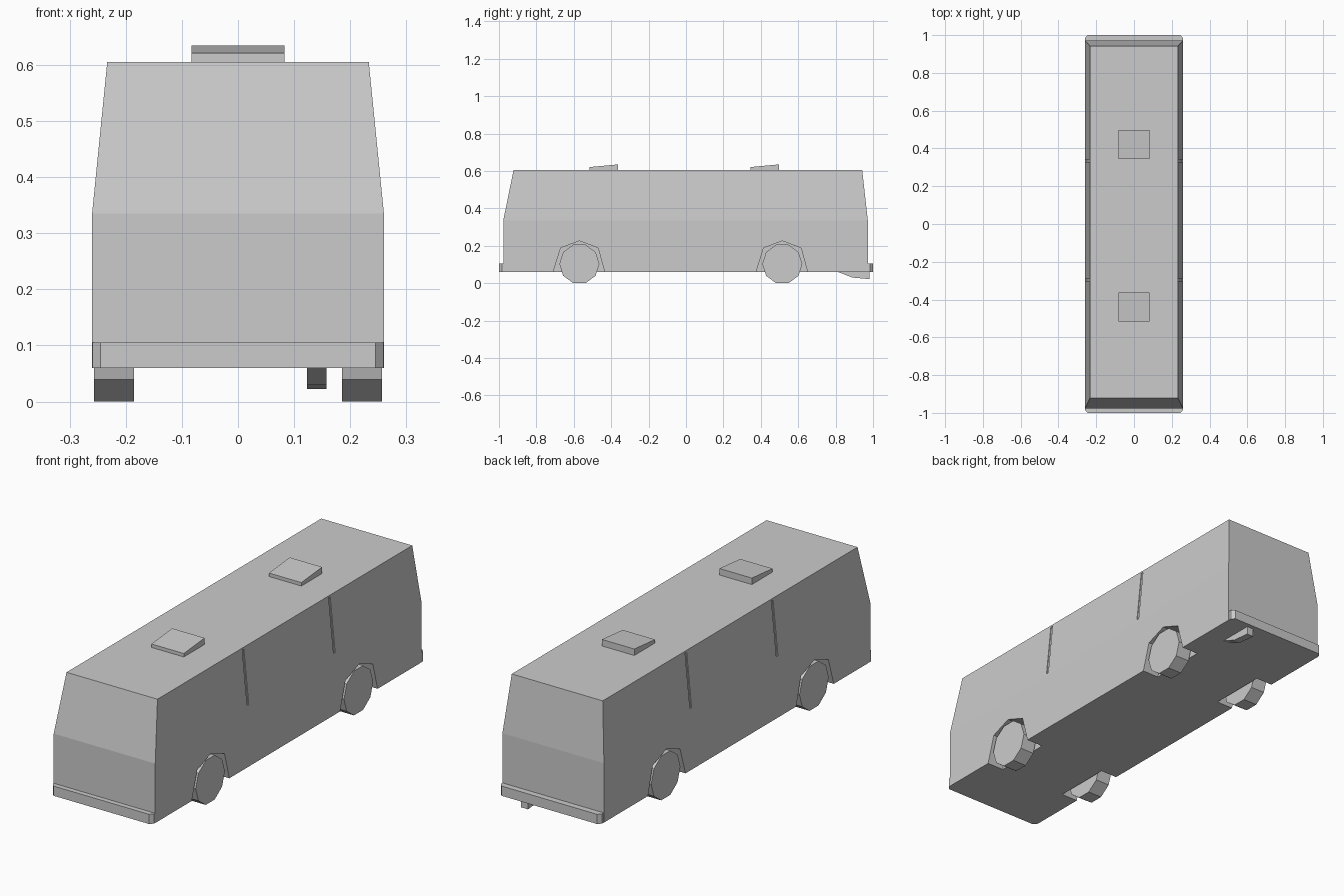
import bpy, bmesh, math
from mathutils import Vector

if "Cube" in bpy.data.objects:
    bpy.data.objects.remove(bpy.data.objects["Cube"])


def finish(name, bm):
    bmesh.ops.recalc_face_normals(bm, faces=bm.faces)
    me = bpy.data.meshes.new(name)
    bm.to_mesh(me)
    bm.free()
    ob = bpy.data.objects.new(name, me)
    bpy.context.collection.objects.link(ob)
    return ob


def prism(name, pts, axis, a, b):
    """Extrude a 2D profile along axis 0/1/2 from a to b."""
    bm = bmesh.new()

    def vert(p, d):
        c = list(p)
        c.insert(axis, d)
        return bm.verts.new(Vector(c))
    lo = [vert(p, a) for p in pts]
    hi = [vert(p, b) for p in pts]
    bm.faces.new(lo)
    bm.faces.new(hi)
    for i in range(len(pts)):
        j = (i + 1) % len(pts)
        bm.faces.new((lo[i], lo[j], hi[j], hi[i]))
    return finish(name, bm)


def cut(target, cutter):
    mod = target.modifiers.new("cut", 'BOOLEAN')
    mod.operation = 'DIFFERENCE'
    mod.solver = 'EXACT'
    mod.object = cutter
    bpy.context.view_layer.objects.active = target
    bpy.ops.object.modifier_apply(modifier=mod.name)
    bpy.data.objects.remove(cutter)


# Body shell: stacked rectangles (z, half width, front y, back y)
bm = bmesh.new()
rings = []
for z, w, f, b in ((.06, .26, -.977, .972), (.335, .26, -.977, .972), (.605, .233, -.922, .942)):
    rings.append([bm.verts.new(p) for p in ((-w, f, z), (w, f, z), (w, b, z), (-w, b, z))])
bm.faces.new(rings[0])
bm.faces.new(rings[-1])
for r, s in zip(rings, rings[1:]):
    for i in range(4):
        j = (i + 1) % 4
        bm.faces.new((r[i], r[j], s[j], s[i]))
body = finish("bus_body", bm)

# Wheel arches, wheels
arch = ((-.145, .03), (-.14, .06), (-.1, .188), (0, .226), (.1, .188), (.135, .06), (.14, .03))
for y, end in ((-.57, "front"), (.515, "rear")):
    for s, side in ((-1, "left"), (1, "right")):
        cut(body, prism("arch_cutter", [(y + p, z) for p, z in arch], 0, s * .175, s * .3))
        circle = [(y + .107 * math.sin(math.radians(18 + 36 * i)),
                   .103 - .108 * math.cos(math.radians(18 + 36 * i))) for i in range(10)]
        prism(f"{end}_{side}_wheel", circle, 0, s * .185, s * .257)

# Shallow window seams on both sides
for s in (-1, 1):
    for y in (-.297, .335):
        strip = [(s * x, z) for x, z in ((.255, .345), (.3, .345), (.3, .597), (.23, .597))]
        cut(body, prism("seam_cutter", strip, 1, y - .006, y + .006))

# Bumpers with chamfered corners
for s, name in ((-1, "front_bumper"), (1, "rear_bumper")):
    plan = [(x, s * y) for x, y in ((-.259, .965), (-.259, .985), (-.245, 1),
                                    (.245, 1), (.259, .985), (.259, .965))]
    prism(name, plan, 2, .06, .105)

# Roof hatches, raised at the back
for y, name in ((-.515, "front_roof_hatch"), (.345, "rear_roof_hatch")):
    prism(name, [(y, .6), (y, .621), (y + .152, .635), (y + .152, .6)], 0, -.083, .083)

# Exhaust pipe
prism("exhaust", [(.8, .065), (.89, .03), (.98, .022), (.98, .065)], 0, .123, .158)
